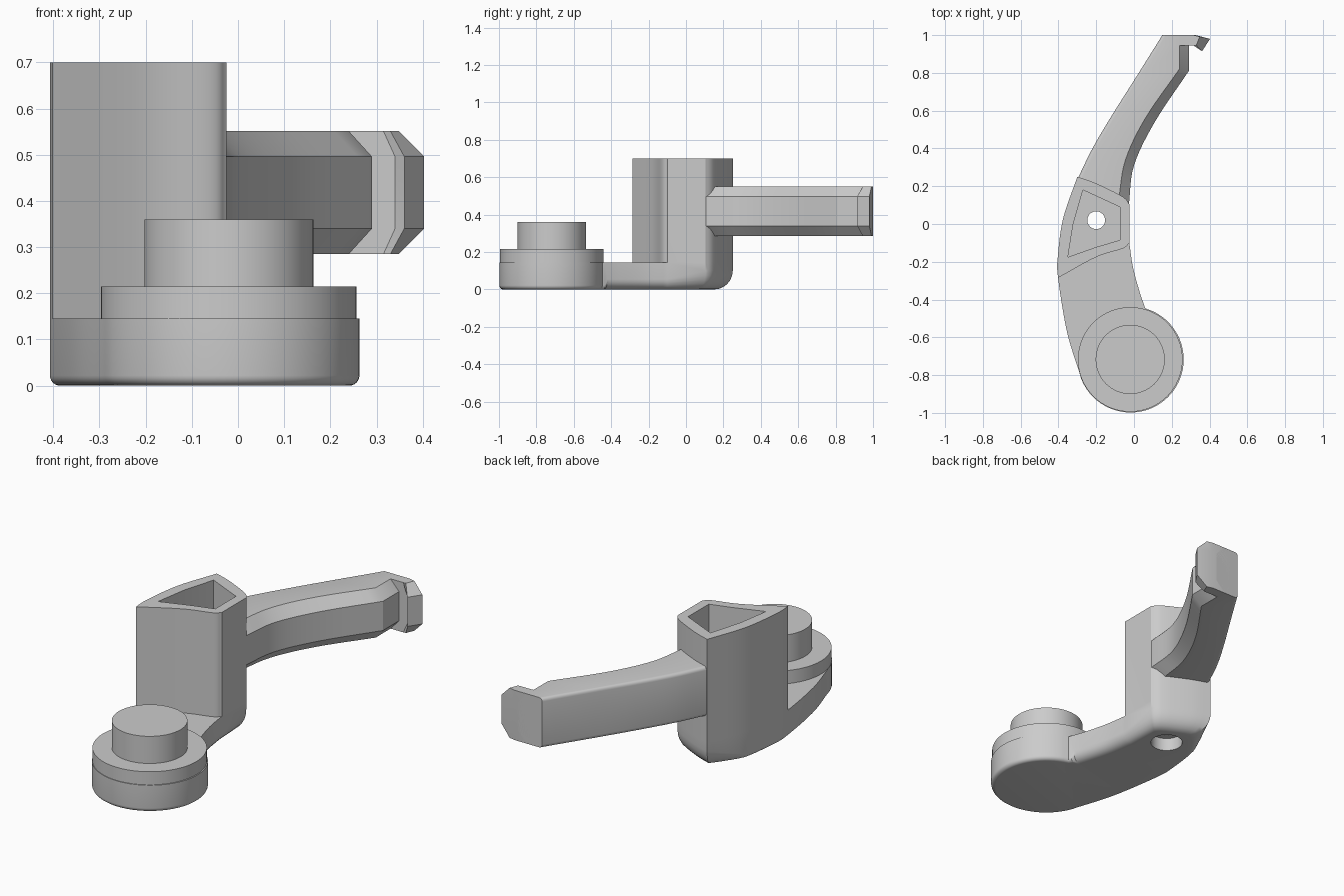
import bpy, bmesh, math
from mathutils import Vector

if "Cube" in bpy.data.objects:
    bpy.data.objects.remove(bpy.data.objects["Cube"])

grey = bpy.data.materials.new("plain_grey")
grey.use_nodes = True
grey.diffuse_color = (0.6, 0.6, 0.6, 1)
grey.node_tree.nodes["Principled BSDF"].inputs["Base Color"].default_value = (0.6, 0.6, 0.6, 1)


def flat(outline, z):
    return [(p[0], p[1], z) for p in outline]


def skin(bm, rings):
    """Join a list of closed rings with quads."""
    loops = [[bm.verts.new(p) for p in ring] for ring in rings]
    n = len(loops[0])
    for a, b in zip(loops, loops[1:]):
        for i in range(n):
            j = (i + 1) % n
            bm.faces.new((a[i], a[j], b[j], b[i]))


def fill(bm, *rings):
    """Fill a flat outline, leaving any further rings open as holes."""
    edges = []
    for ring in rings:
        verts = [bm.verts.new(p) for p in ring]
        edges += [bm.edges.new((verts[i - 1], verts[i])) for i in range(len(verts))]
    bmesh.ops.triangle_fill(bm, edges=edges, use_beauty=True)


def finish(bm, name):
    """Weld the pieces into one smooth shaded object."""
    bmesh.ops.remove_doubles(bm, verts=bm.verts, dist=1e-5)
    bmesh.ops.recalc_face_normals(bm, faces=bm.faces)
    mesh = bpy.data.meshes.new(name)
    bm.to_mesh(mesh)
    bm.free()
    mesh.materials.append(grey)
    ob = bpy.data.objects.new(name, mesh)
    bpy.context.collection.objects.link(ob)
    bpy.ops.object.select_all(action='DESELECT')
    ob.select_set(True)
    bpy.context.view_layer.objects.active = ob
    bpy.ops.object.shade_smooth_by_angle(angle=math.radians(32))


def loft(name, rings):
    bm = bmesh.new()
    skin(bm, rings)
    for ring in (rings[0], rings[-1]):
        bm.faces.new([bm.verts.new(p) for p in ring])
    finish(bm, name)


def circle(x, y, r, n=64, start=0.0, end=360.0):
    angles = [math.radians(start + (end - start) * i / n) for i in range(n)]
    return [(x + r * math.cos(a), y + r * math.sin(a)) for a in angles]


def smooth(points, steps=6):
    """Curve through the given points."""
    pts = [Vector(p) for p in points]
    pts = [2 * pts[0] - pts[1]] + pts + [2 * pts[-1] - pts[-2]]
    out = []
    for a, b, c, d in zip(pts, pts[1:], pts[2:], pts[3:]):
        for i in range(steps):
            t = i / steps
            out.append(0.5 * (2 * b + (c - a) * t + (2 * a - 5 * b + 4 * c - d) * t ** 2
                              + (3 * b - a - 3 * c + d) * t ** 3))
    return out + [pts[-2]]


def inward(points):
    """Mitred inward directions for a clockwise outline."""
    result = []
    for i, p in enumerate(points):
        d1 = (p - points[i - 1]).normalized()
        d2 = (points[(i + 1) % len(points)] - p).normalized()
        n1, n2 = Vector((d1.y, -d1.x)), Vector((d2.y, -d2.x))
        result.append((n1 + n2) / max(0.5, 1 + n1.dot(n2)))
    return result


# Shared plan curves, running clockwise seen from above
DISC_X, DISC_Y = -0.018, -0.717
BASE_TOP, TOWER_TOP, BORE_TOP = 0.145, 0.70, 0.07
left = smooth([(-0.288, -0.79), (-0.355, -0.57), (-0.402, -0.285),
               (-0.403, -0.17), (-0.375, 0.03), (-0.30, 0.25)])
back = smooth([(-0.30, 0.25), (-0.2, 0.215), (-0.06, 0.145), (-0.025, 0.105)], 3)[1:]
right = smooth([(-0.025, -0.10), (-0.005, -0.23), (0.03, -0.36), (0.06, -0.447)])
rim = circle(DISC_X, DISC_Y, 0.281, 48, 73.5, -164.5)[1:]
front = smooth([(-0.025, -0.10), (-0.06, -0.13), (-0.2, -0.175), (-0.402, -0.285)])[:-1]
left_low, left_high = left[:12], left[12:]

# Rounded underside: small on the foot, wider at the neck, deepest at the back
outline = [Vector(p) for p in left + back + right + rim]
ramp = [max(0, (i - 24) / 6) for i in range(len(left))] + [1] * len(back)
ramp += [0] * (len(outline) - len(ramp))
CENTRE = Vector((-0.17, 0.0))
rounding = []
for p, n, w in zip(outline, inward(outline), ramp):
    r = 0.055 if p.x > -0.03 and p.y > -0.43 else 0.022
    rounding.append((p, (n * r).lerp((CENTRE - p) * 0.4, w), r + (0.1 - r) * w))
layers = []
for step in range(7):
    a = math.radians(15 * step)
    ring = []
    for p, shift, height in rounding:
        q = p + shift * (1 - math.sin(a))
        ring.append((q.x, q.y, height * (1 - math.cos(a))))
    layers.append(ring)
layers.append(flat(outline, BASE_TOP))

# Foot, neck and hollow tower in one piece, with a counterbored screw hole
tower = left_high + back + front
neck = left_low + front[::-1][:-1] + right + rim
neck.insert(len(left_low), left_high[0])
pocket = [(-0.27, 0.18), (-0.075, 0.09), (-0.075, -0.085), (-0.2, -0.122), (-0.35, -0.175), (-0.322, 0.0)]
drill = circle(-0.2, 0.02, 0.047, 48)
bore = circle(-0.2, 0.02, 0.08, 48)
body = bmesh.new()
skin(body, layers)
skin(body, [flat(tower, BASE_TOP), flat(tower, TOWER_TOP)])
skin(body, [flat(pocket, BASE_TOP), flat(pocket, TOWER_TOP)])
skin(body, [flat(drill, BORE_TOP), flat(drill, BASE_TOP)])
skin(body, [flat(bore, 0), flat(bore, BORE_TOP)])
fill(body, flat(neck, BASE_TOP))
fill(body, flat(tower, TOWER_TOP), flat(pocket, TOWER_TOP))
fill(body, flat(pocket, BASE_TOP), flat(drill, BASE_TOP))
fill(body, flat(bore, BORE_TOP), flat(drill, BORE_TOP))
fill(body, flat(layers[0], 0), flat(bore, 0))
# The straight inner wall of the tower joins the back curve to the neck
finish(body, "socket_body")

# Stepped round post
for name, radius, z0, z1 in (("pivot_collar", 0.277, 0.13, 0.215), ("pivot_pin", 0.183, 0.2, 0.36)):
    ring = circle(DISC_X - 0.002, DISC_Y, radius)
    loft(name, [flat(ring, z0), flat(ring, z1)])

# Curved arm, softened outside and chamfered along its inner side
MID, HALF, INNER_HALF, SOFT = 0.418, 0.133, 0.078, 0.018
outer = smooth([(-0.298, 0.24), (-0.22, 0.4), (-0.12, 0.57), (0.0, 0.76)])
crease = smooth([(-0.08, 0.14), (-0.045, 0.34), (0.06, 0.56), (0.24, 0.82)])
inner = smooth([(-0.027, 0.105), (0.0, 0.31), (0.11, 0.54), (0.29, 0.81)])
for stations, points in ((outer, [(0.116, 0.945), (0.15, 1.0)]),
                         (crease, [(0.24, 0.945), (0.24, 1.0)]),
                         (inner, [(0.29, 0.945), (0.29, 1.0)])):
    stations += [Vector(p) for p in points]
sections = []
for o, c, i in zip(outer, crease, inner):
    across = (c - o).normalized() * SOFT
    half = []
    for step in range(5):
        a = math.radians(22.5 * step)
        half.append((o + across * (1 - math.cos(a)), HALF - SOFT * (1 - math.sin(a))))
    half += [(c, HALF), (i, INNER_HALF)]
    sections.append([(p.x, p.y, MID + h) for p, h in half]
                    + [(p.x, p.y, MID - h) for p, h in reversed(half)])
loft("arm", sections)

# Hooked tip with chamfered corners
full = [(0.2, 1.0), (0.325, 1.0), (0.403, 0.98), (0.36, 0.915), (0.34, 0.945), (0.2, 0.945)]
small = [(0.2, 1.0), (0.315, 1.0), (0.348, 0.992), (0.33, 0.946), (0.315, 0.945), (0.2, 0.945)]
loft("hook_tip", [[(x, y, MID + h) for x, y in shape] for shape, h in
                  ((small, -HALF), (full, -INNER_HALF), (full, INNER_HALF), (small, HALF))])
